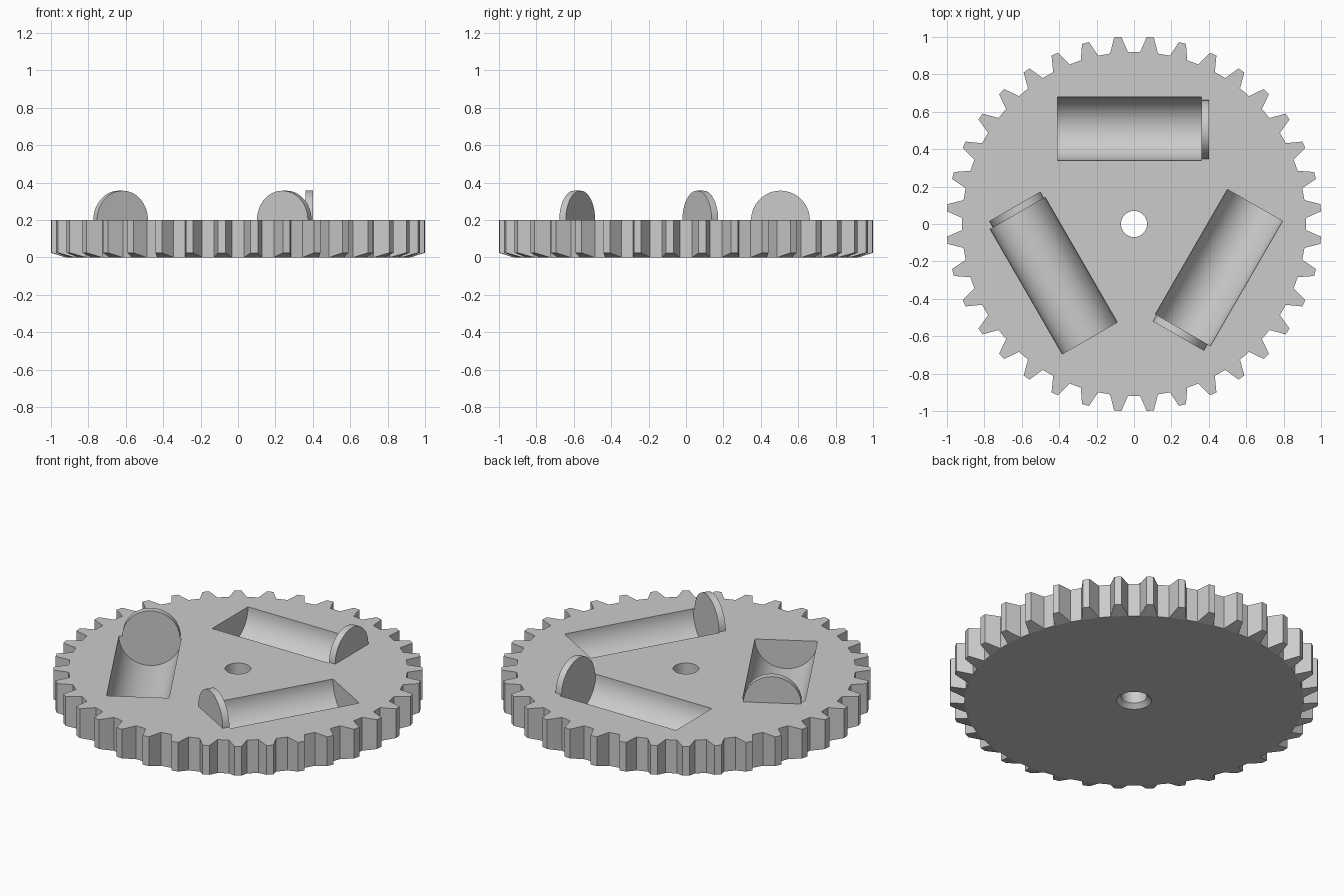
import bpy, bmesh
from math import radians, sin, cos, pi
from mathutils import Matrix

if "Cube" in bpy.data.objects:
    bpy.data.objects.remove(bpy.data.objects["Cube"])

TEETH, ROOT_R, TIP_R = 36, 0.92, 1.002
TOP, BEVEL = 0.2, 0.025
HOLE_R, TROUGH_R, DISC_R = 0.07, 0.17, 0.157

grey = bpy.data.materials.new("grey")
grey.use_nodes = True
grey.diffuse_color = (0.6, 0.6, 0.6, 1)
grey.node_tree.nodes["Principled BSDF"].inputs["Base Color"].default_value = (0.6, 0.6, 0.6, 1)


def make_object(name, bm):
    bmesh.ops.recalc_face_normals(bm, faces=bm.faces)
    mesh = bpy.data.meshes.new(name)
    bm.to_mesh(mesh)
    bm.free()
    mesh.materials.append(grey)
    obj = bpy.data.objects.new(name, mesh)
    bpy.context.collection.objects.link(obj)
    return obj


def loft(name, rings):
    """Closed solid through rings of points."""
    bm = bmesh.new()
    loops = [[bm.verts.new(p) for p in ring] for ring in rings]
    for a, b in zip(loops, loops[1:]):
        for i in range(len(a)):
            j = (i + 1) % len(a)
            bm.faces.new((a[i], a[j], b[j], b[i]))
    bm.faces.new(loops[0])
    bm.faces.new(loops[-1])
    return make_object(name, bm)


def circle(r, z, n=64):
    return [(r * cos(2 * pi * i / n), r * sin(2 * pi * i / n), z) for i in range(n)]


def shade(obj, angle):
    bpy.ops.object.select_all(action="DESELECT")
    obj.select_set(True)
    bpy.context.view_layer.objects.active = obj
    bpy.ops.object.shade_smooth_by_angle(angle=radians(angle))


# Toothed wheel, the tooth tips bevelled on the underside
bm = bmesh.new()
low, high = [], []
for t in range(TEETH):
    mid = 360 / TEETH * (t + 0.5)
    for offset, r, z in ((-3, ROOT_R, 0), (-1.1, TIP_R, BEVEL), (1.1, TIP_R, BEVEL), (3, ROOT_R, 0)):
        a = radians(mid + offset)
        low.append(bm.verts.new((r * cos(a), r * sin(a), z)))
        high.append(bm.verts.new((r * cos(a), r * sin(a), TOP)))
count = len(low)
for i in range(count):
    j = (i + 1) % count
    bm.faces.new((low[i], low[j], high[j], high[i]))
for i in range(0, count, 4):
    bm.faces.new(low[i:i + 4])
bm.faces.new([v for i, v in enumerate(low) if i % 4 in (0, 3)])
bm.faces.new(high)
wheel = make_object("gear_wheel", bm)

# Centre hole, countersunk from below
cutters = [loft("hole_cutter", [circle(HOLE_R + 2 * BEVEL, -BEVEL), circle(HOLE_R, BEVEL),
                                circle(HOLE_R, TOP + 0.1)])]

# Three half-round troughs, each with an upright half disc at one end
for k in range(3):
    turn = Matrix.Rotation(radians(120 * k), 4, "Z")
    bm = bmesh.new()
    lying = Matrix.Translation((-0.025, 0.51, TOP)) @ Matrix.Rotation(pi / 2, 4, "Y")
    bmesh.ops.create_cone(bm, cap_ends=True, segments=96, radius1=TROUGH_R, radius2=TROUGH_R,
                          depth=0.77, matrix=turn @ lying)
    cutters.append(make_object(f"trough_cutter_{k + 1}", bm))

    arc = [(0.505 + DISC_R * cos(pi * i / 48), TOP + DISC_R * sin(pi * i / 48)) for i in range(49)]
    disc = loft(f"half_disc_{k + 1}", [[(x, y, z) for y, z in arc] for x in (0.36, 0.4)])
    disc.data.transform(turn)
    shade(disc, 30)

# Cut the wheel, then discard the cutters
for cutter in cutters:
    cutter.hide_render = True
    mod = wheel.modifiers.new(cutter.name, "BOOLEAN")
    mod.operation = "DIFFERENCE"
    mod.solver = "EXACT"
    mod.object = cutter
bpy.context.view_layer.update()
cut = bpy.data.meshes.new_from_object(wheel.evaluated_get(bpy.context.evaluated_depsgraph_get()))
wheel.modifiers.clear()
wheel.data = cut
for cutter in cutters:
    bpy.data.objects.remove(cutter)
shade(wheel, 12)
